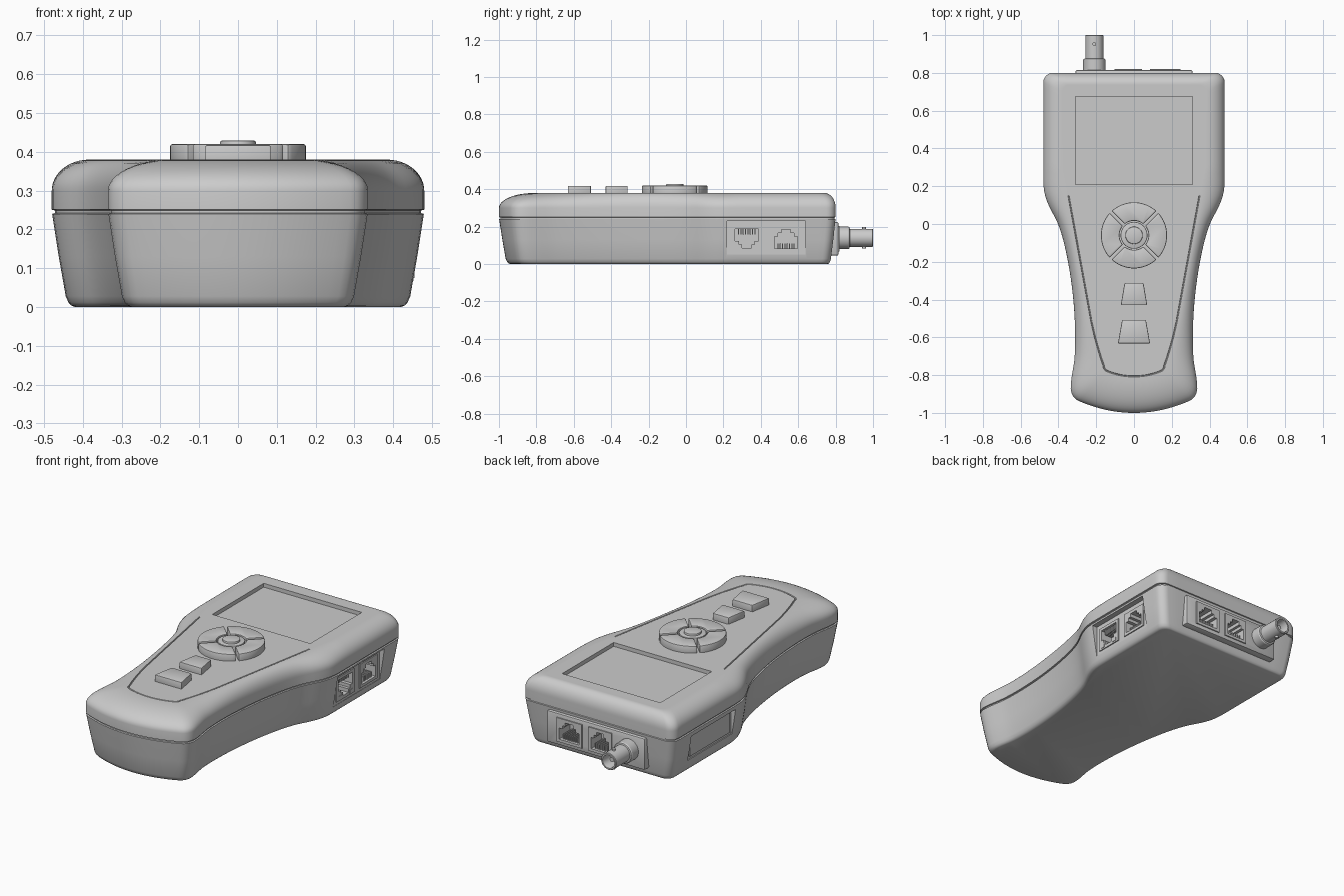
import bpy, bmesh, math
from mathutils import Matrix, Vector

if "Cube" in bpy.data.objects:
    bpy.data.objects.remove(bpy.data.objects["Cube"])

TOP = Matrix.Identity(3)                                   # local u, v, w = x, y, z
RIGHT = Matrix(((0, 0, 1), (1, 0, 0), (0, 1, 0)))          # u = y, v = z, w = x
LEFT = Matrix(((0, 0, -1), (-1, 0, 0), (0, 1, 0)))         # u = -y, v = z, w = -x
BACK = Matrix(((-1, 0, 0), (0, 0, 1), (0, 1, 0)))          # u = -x, v = z, w = y


def apply_mod(obj, kind, **settings):
    mod = obj.modifiers.new(kind, kind)
    for key, val in settings.items():
        setattr(mod, key, val)
    bpy.ops.object.select_all(action='DESELECT')
    bpy.context.view_layer.objects.active = obj
    obj.select_set(True)
    bpy.ops.object.modifier_apply(modifier=mod.name)


def shade(obj, angle=30):
    bpy.ops.object.select_all(action='DESELECT')
    bpy.context.view_layer.objects.active = obj
    obj.select_set(True)
    bpy.ops.object.shade_smooth_by_angle(angle=math.radians(angle))


def loft(name, rings, close=False):
    """Skin a list of rings with equal point counts; cap both ends unless closed."""
    bm = bmesh.new()
    vr = [[bm.verts.new(p) for p in r] for r in rings]
    n = len(vr[0])
    for a, b in zip(vr, vr[1:]):
        for i in range(n):
            bm.faces.new((a[i], a[(i + 1) % n], b[(i + 1) % n], b[i]))
    bm.faces.new(vr[0][::-1])
    bm.faces.new(vr[-1])
    bmesh.ops.recalc_face_normals(bm, faces=bm.faces)
    me = bpy.data.meshes.new(name)
    bm.to_mesh(me)
    bm.free()
    obj = bpy.data.objects.new(name, me)
    bpy.context.collection.objects.link(obj)
    return obj


def prism(name, pts, w0, w1, frame=TOP, bevel=0):
    obj = loft(name, [[frame @ Vector((u, v, w)) for u, v in pts] for w in (w0, w1)])
    if bevel:
        apply_mod(obj, 'BEVEL', width=bevel, segments=2, limit_method='ANGLE',
                  angle_limit=math.radians(50))
        shade(obj)
    return obj


def rect(u0, u1, v0, v1):
    return [(u0, v0), (u1, v0), (u1, v1), (u0, v1)]


def circle(u, v, r, n=48):
    return [(u + r * math.cos(2 * math.pi * i / n), v + r * math.sin(2 * math.pi * i / n))
            for i in range(n)]


def cut(obj, cutters):
    for c in cutters:
        apply_mod(obj, 'BOOLEAN', object=c, operation='DIFFERENCE', solver='EXACT')


# --- body outline: half width along y, and half width of the flat top panel
SIDE = [(-1.1, .335), (-.87, .335), (-.7, .314), (-.5, .314), (-.3, .333), (-.12, .366),
        (0, .402), (.1, .452), (.17, .475), (.26, .48), (.9, .48)]
PANEL = [(-1.1, .165), (-.87, .165), (.15, .35), (.3, .38), (.9, .385)]


def interp(tab, y, smooth=True):
    k = max(i for i in range(len(tab) - 1) if tab[i][0] <= y)
    (y0, a), (y1, b) = tab[k], tab[k + 1]
    t, h = (y - y0) / (y1 - y0), y1 - y0
    if not smooth or k in (0, len(tab) - 2):
        return a + (b - a) * t
    m0 = (b - tab[k - 1][1]) / (y1 - tab[k - 1][0]) if k > 1 else 0
    m1 = (tab[k + 2][1] - a) / (tab[k + 2][0] - y0) if k < len(tab) - 3 else 0
    return ((2*t**3 - 3*t**2 + 1) * a + (t**3 - 2*t**2 + t) * h * m0
            + (3*t**2 - 2*t**3) * b + (t**3 - t**2) * h * m1)


half = [(.29 * i / 10, -1 + .062 * (i / 10) ** 2) for i in range(11)]
half += [(.308, -.928), (.322, -.913), (.331, -.893), (.335, -.87)]
half += [(interp(SIDE, y), y) for y in [-.84 + 1.59 * i / 53 for i in range(54)]]
half += [(.43 + .05 * math.cos(a), .75 + .05 * math.sin(a))
         for a in [math.pi / 2 * i / 6 for i in range(1, 7)]]
half += [(.43 * (1 - i / 6), .8) for i in range(1, 7)]
outline = half + [(-x, y) for x, y in half[-2:0:-1]]


def ring(z, side, front, back, f=0.0, groove=0.0):
    pts = []
    for x, y in outline:
        w = interp(SIDE, y)
        d = side + f * (w - interp(PANEL, y, False))
        ny = y + front * max(0, (-.5 - y) / .5) ** 1.5 - back * max(0, (y - .5) / .3)
        pts.append((x * (1 - d / w), ny, z - (groove if y < .15 else 0)))
    return pts


rings = [ring(z, s, s, s * .7) for z, s in
         [(0, .06), (.004, .05), (.012, .043), (.028, .036), (.13, .018), (.24, .001),
          (.242, .008), (.249, .008), (.251, 0)]]
for i in range(13):                                        # rounded top shoulder
    t = math.pi / 2 * i / 12
    f = 1 - math.cos(t)
    rings.append(ring(.3 + .08 * math.sin(t), 0, .19 * f, .06 * f, f))
for s, g in ((.002, .005), (.005, .005), (.007, 0)):       # fine groove round the keypad
    rings.append(ring(.38, s, .19 + s, .06 + s, 1, g))
body = loft("body", rings)

# --- recesses in the body: screen and the two side panels
FACE_R, FACE_B = .446, .815
cutters = [prism("screen_cutter", rect(-.31, .31, .21, .675), .358, .5),
           prism("right_cutter", rect(.22, .64, .05, .23), FACE_R, .6, RIGHT),
           prism("left_cutter", rect(-.63, -.23, .07, .215), FACE_R, .6, LEFT)]
back_plate = prism("back_plate", rect(-.31, .31, .045, .225), .74, FACE_B, BACK, .008)


# --- network sockets: stepped opening, bezel and contact comb
def jack(name, frame, u, v, face, flip=1, hw=.062, pins=8):
    prof = [(-hw, -.052), (hw, -.052), (hw, .012), (hw * .68, .012), (hw * .68, .03),
            (hw * .4, .03), (hw * .4, .05), (-hw * .4, .05), (-hw * .4, .03),
            (-hw * .68, .03), (-hw * .68, .012), (-hw, .012)]
    c = prism(name + "_cutter", [(u + a, v + flip * b) for a, b in prof],
              face - .09, face + .08, frame)
    bezel = prism(name + "_bezel", rect(u - hw - .018, u + hw + .018, v - .068, v + .068),
                  face - .02, face + .006, frame)
    cut(bezel, [c])
    for i in range(pins):
        p = u + hw * 1.4 * (i / (pins - 1) - .5)
        ends = sorted((v - flip * .054, v - flip * .024))
        prism(name + "_contact", rect(p - .003, p + .003, *ends), face - .095, face - .008, frame)
    return c


side_jacks = [jack("side_jack_a", RIGHT, .325, .135, FACE_R, -1),
              jack("side_jack_b", RIGHT, .535, .135, FACE_R)]
back_jacks = [jack("back_jack_a", BACK, -.165, .135, FACE_B),
              jack("back_jack_b", BACK, .03, .135, FACE_B, 1, .055, 6)]
for s in (-1, 1):                                          # indicator lights of the first socket
    u = .325 + s * .048
    prism("side_jack_light", rect(u - .013, u + .013, .075, .095), FACE_R, FACE_R + .009, RIGHT)

cut(body, cutters + side_jacks + back_jacks)
cut(back_plate, back_jacks)
shade(body)
shade(back_plate)
for c in cutters + side_jacks + back_jacks:
    bpy.data.objects.remove(c)

# blank cover in the left recess
prism("left_cover", rect(-.61, -.25, .085, .2), FACE_R - .01, FACE_R + .006, LEFT)

# --- round coaxial connector on the back
coax = [(.06, .8), (.06, .868), (.056, .874), (.048, .876), (.048, .997), (.045, 1.0),
        (.037, 1.0), (.036, .997), (.036, .89), (.013, .89), (.013, .97), (.006, .97)]
connector = loft("coax_connector",
                 [[BACK @ Vector((u, v, w)) for u, v in circle(.21, .14, r)] for r, w in coax])
shade(connector)
for s in (-1, 1):
    z = sorted((.14 + s * .042, .14 + s * .058))
    shade(prism("coax_lug", circle(-.21, .952, .01, 16), z[0], z[1]))

# --- direction pad: four sectors, hub and centre button
PY = -.06
for q in range(4):
    pts = []
    for r, rev in ((.175, 1), (.077, -1)):
        a = math.pi / 4 - math.asin(.007 / r)
        pts += [(r * math.cos(q * math.pi / 2 + rev * (-a + 2 * a * i / 16)),
                 PY + r * math.sin(q * math.pi / 2 + rev * (-a + 2 * a * i / 16)))
                for i in range(17)]
    prism("pad_sector", pts, .36, .42, TOP, .006)
prism("pad_hub", circle(0, PY, .071), .36, .418, TOP, .004)
prism("pad_button", circle(0, PY, .046), .4, .429, TOP, .004)

# --- two tapered keys
for name, y0, y1, a, b in (("upper_key", -.43, -.312, .07, .05),
                           ("lower_key", -.632, -.508, .085, .063)):
    prism(name, [(-a, y0), (a, y0), (b, y1), (-b, y1)], .36, .418, TOP, .005)
